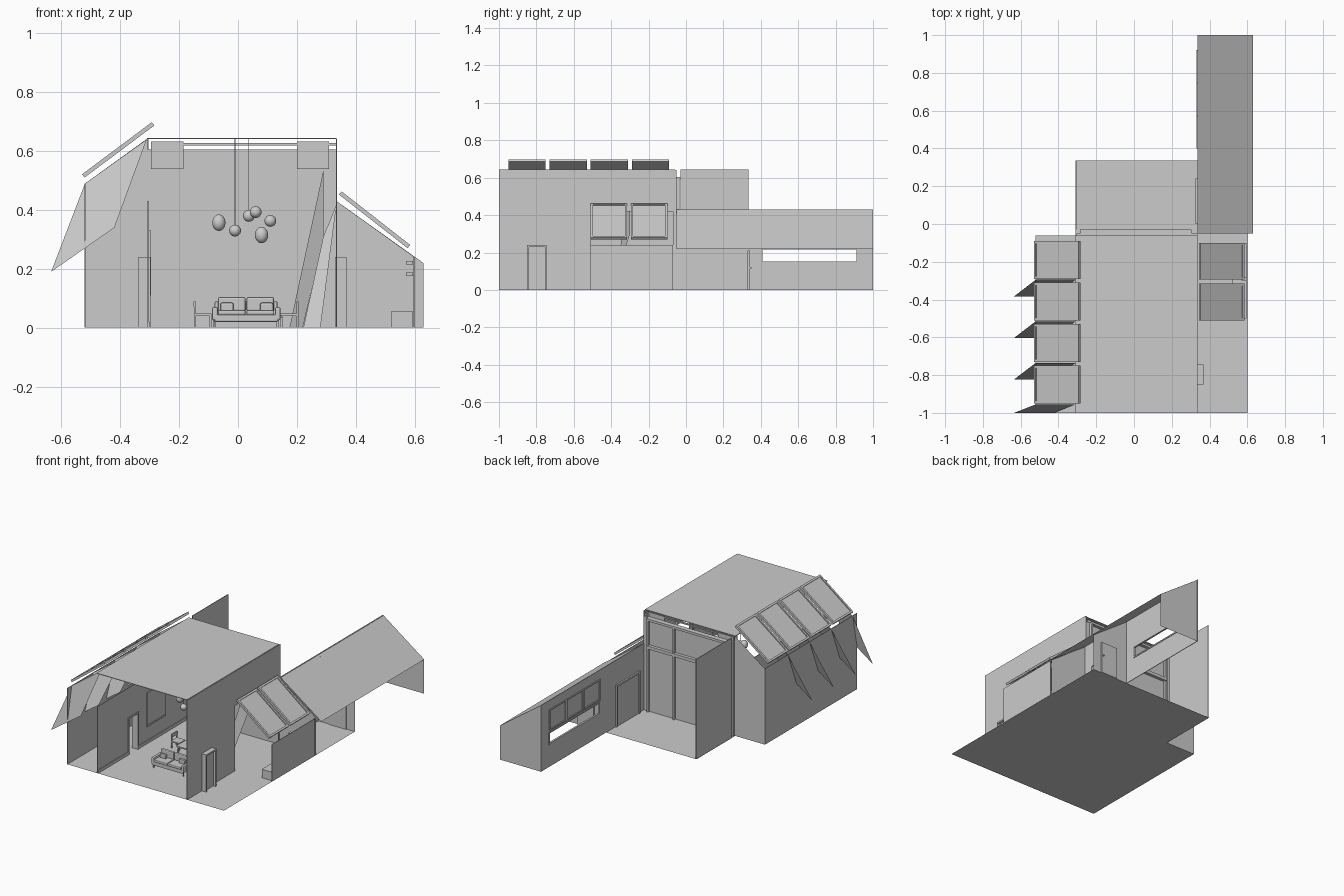
import bpy, bmesh, math
from mathutils import Vector, Matrix

if "Cube" in bpy.data.objects:
    bpy.data.objects.remove(bpy.data.objects["Cube"])

T = 0.004  # sheet wall thickness


def finish(name, bm):
    me = bpy.data.meshes.new(name)
    bm.to_mesh(me)
    bm.free()
    ob = bpy.data.objects.new(name, me)
    bpy.context.collection.objects.link(ob)
    return ob


def box(name, x0, x1, y0, y1, z0, z1, bevel=0):
    bm = bmesh.new()
    m = Matrix.Translation(((x0+x1)/2, (y0+y1)/2, (z0+z1)/2)) @ Matrix.Diagonal((x1-x0, y1-y0, z1-z0, 1))
    bmesh.ops.create_cube(bm, size=1, matrix=m)
    ob = finish(name, bm)
    if bevel:
        mod = ob.modifiers.new("soft", 'BEVEL')
        mod.width, mod.segments = bevel, 2
    return ob


def sheet(name, pts):
    bm = bmesh.new()
    bm.faces.new([bm.verts.new(p) for p in pts])
    return finish(name, bm)


def side_wall(name, x, y0, y1, z0, z1, hole=None):
    """Thin wall facing x, with an optional rectangular opening (ya, yb, za, zb)."""
    if not hole:
        return box(name, x-T/2, x+T/2, y0, y1, z0, z1)
    ya, yb, za, zb = hole
    for a, b, c, d in ((y0, ya, z0, z1), (yb, y1, z0, z1), (ya, yb, z0, za), (ya, yb, zb, z1)):
        if b-a > 1e-4 and d-c > 1e-4:
            box(name, x-T/2, x+T/2, a, b, c, d)


def frame_x(name, x0, x1, y0, y1, z0, z1, w, bottom=True):
    """Rectangular frame lying in a wall that faces x."""
    box(name, x0, x1, y0, y0+w, z0, z1)
    box(name, x0, x1, y1-w, y1, z0, z1)
    box(name, x0, x1, y0+w, y1-w, z1-w, z1)
    if bottom:
        box(name, x0, x1, y0+w, y1-w, z0, z0+w)


def skylight(name, lo, hi, y0, y1):
    """Sloped roof window from lo=(x,z) to hi=(x,z): pane, frame rails and slats."""
    a, b = Vector((lo[0], 0, lo[1])), Vector((hi[0], 0, hi[1]))
    u = (b-a).normalized()
    v = Vector((0, 1, 0))
    n = u.cross(v)
    if n.z < 0:
        n = -n
    L = (b-a).length
    rot = Matrix((u, v, n)).transposed().to_4x4()

    def part(s0, s1, ya, yb, n0, n1, label):
        bm = bmesh.new()
        c = a + u*(s0+s1)/2 + v*(ya+yb)/2 + n*(n0+n1)/2
        m = Matrix.Translation(c) @ rot @ Matrix.Diagonal((s1-s0, yb-ya, n1-n0, 1))
        bmesh.ops.create_cube(bm, size=1, matrix=m)
        finish(name + label, bm)
    part(0, L, y0, y1, -.004, .002, "_pane")
    for ya in (y0, y1-.012):
        part(0, L, ya, ya+.012, -.006, .008, "_rail")
    for s in (0, L-.012):
        part(s, s+.012, y0, y1, -.006, .008, "_end")


# floor
sheet("floor", [(-.52, -1, 0), (.6, -1, 0), (.6, .335, 0), (-.31, .335, 0), (-.31, -.06, 0), (-.52, -.06, 0)])

# main hall shell
box("main_roof", -.31, .335, -1, -.06, .641, .645)
side_wall("right_wall", .335, -1, -.05, 0, .641, (-.51, -.07, 0, .42))
side_wall("left_wall", -.305, -1, -.06, 0, .43, (-.69, -.59, 0, .235))
side_wall("rear_side_wall", -.306, -.03, .335, 0, .645)
box("outer_left_wall", -.522, -.518, -1, -.06, 0, .49)
sheet("left_gable", [(-.52, -.06, 0), (-.305, -.06, 0), (-.305, -.06, .645), (-.52, -.06, .49)])

# back wall with ledge, mullion and recessed panels
box("back_wall", -.305, .335, -.062, -.05, 0, .605)
box("back_ledge", -.285, .305, -.06, -.03, .41, .43)
box("back_header", -.285, .305, -.06, -.03, .59, .605)
for x in (-.285, .11, .295):
    box("back_post", x, x+.012, -.06, -.035, 0, .6)
box("curtain_rail", -.295, .335, -.075, -.065, .62, .628)
for x in (-.295, .2):
    box("rail_panel", x, x+.11, -.072, -.064, .54, .632)

# left sloping windows with hanging sheets
for i in range(4):
    y1 = -.09 - i*.22
    skylight("left_skylight", (-.525, .515), (-.288, .692), y1-.2, y1)
    yt = y1-.205
    yb = max(yt-.088, -1)
    sheet("hanging_sheet", [(-.52, yt, .49), (-.31, yt, .64), (-.42, yb, .34), (-.635, yb, .19)])

# right lean-to
box("lean_to_wall", .597, .6, -.51, -.07, 0, .24)
sheet("lean_to_end", [(.335, -.06, 0), (.6, -.06, 0), (.6, -.06, .24), (.335, -.06, .43)])
for y0 in (-.51, -.295):
    skylight("right_skylight", (.58, .275), (.347, .457), y0, y0+.195)
box("lean_to_bench", .52, .595, -.5, -.1, .04, .055)
for y in (-.5, -.115):
    box("bench_end", .52, .595, y, y+.015, 0, .04)
for z in (.175, .215):
    box("wall_lamp", .57, .595, -.3, -.28, z, z+.012)

# slanted cards inside the hall
sheet("slanted_card", [(.29, -.3, .535), (.29, -.3, .3), (.22, -.39, 0), (.175, -.39, 0)])
sheet("slanted_card", [(.335, -.52, .42), (.29, -.52, .31), (.222, -.6, 0), (.28, -.6, 0)])

# rear wing
sheet("wing_roof", [(.335, -.05, .43), (.63, -.05, .22), (.63, 1, .22), (.335, 1, .43)])
side_wall("wing_wall", .338, -.05, 1, 0, .428, (.4, .92, .15, .22))
sheet("wing_end", [(.338, .998, 0), (.63, .998, 0), (.63, .998, .22), (.338, .998, .428)])
sheet("wing_partition", [(.338, .335, 0), (.6, .335, 0), (.6, .335, .24), (.338, .335, .428)])
box("partition_door", .42, .54, .33, .342, 0, .21)
box("door_handle", .525, .533, .342, .35, .115, .122)
frame_x("wing_window_frame", .332, .344, .4, .92, .145, .225, .008)
for i in range(3):
    frame_x("upper_panel", .331, .336, .4+i*.174, .57+i*.174, .235, .37, .008)
frame_x("wing_door_frame", .326, .345, 0, .24, 0, .27, .012, False)
box("wing_door", .331, .336, .012, .228, 0, .258)

# hall doors
frame_x("right_door_frame", .33, .368, -.85, -.745, 0, .24, .01, False)
box("right_door", .338, .352, -.84, -.755, 0, .23)
frame_x("left_door_frame", -.34, -.298, -.69, -.585, 0, .24, .01, False)

# picture and skirting on the left wall
frame_x("picture_frame", -.303, -.296, -.5, -.31, .11, .33, .01)
box("picture", -.303, -.299, -.49, -.32, .12, .32)
for y0, y1 in ((-1, -.69), (-.585, -.065)):
    box("skirting", -.304, -.299, y0, y1, 0, .02)

# sofa
box("sofa_base", -.08, .135, -.76, -.665, .02, .045, .004)
box("sofa_back", -.08, .135, -.675, -.655, .03, .09, .006)
for x in (-.088, .125):
    box("sofa_arm", x, x+.02, -.76, -.66, .025, .07, .006)
    for y in (-.75, -.67):
        box("sofa_leg", x+.006, x+.012, y, y+.006, 0, .025)
for x in (-.068, .029):
    box("seat_cushion", x, x+.094, -.762, -.68, .044, .06, .005)
    box("back_cushion", x, x+.094, -.695, -.675, .055, .105, .007)
for x in (-.06, .075):
    box("throw_pillow", x, x+.045, -.715, -.698, .055, .085, .006)

# table and chairs behind the sofa
box("table_top", -.09, .15, -.5, -.38, .035, .043)
for x in (-.085, .138):
    for y in (-.495, -.393):
        box("table_leg", x, x+.007, y, y+.007, 0, .035)
for cx, s in ((-.12, -1), (.175, 1)):
    box("chair_seat", cx-.03, cx+.03, -.47, -.41, .04, .048)
    bx = cx + s*.027
    box("chair_back", bx-.004, bx+.004, -.47, -.41, .07, .09)
    for dx in (-.027, .027):
        for y in (-.467, -.416):
            box("chair_leg", cx+dx-.003, cx+dx+.003, y, y+.006, 0, .075 if dx*s > 0 else .042)

# pendant lamps
for x, y, z, r, w in ((-.065, -.5, .357, .028, .8), (-.01, -.54, .33, .02, 1), (.037, -.48, .38, .02, 1),
                      (.06, -.52, .393, .02, 1), (.08, -.55, .315, .028, .8), (.11, -.47, .363, .02, 1)):
    bm = bmesh.new()
    m = Matrix.Translation((x, y, z)) @ Matrix.Diagonal((w, w, 1, 1))
    bmesh.ops.create_uvsphere(bm, u_segments=20, v_segments=12, radius=r, matrix=m)
    for f in bm.faces:
        f.smooth = True
    finish("pendant_lamp", bm)
for x, y, z in ((-.01, -.54, .345), (.037, -.48, .395)):
    box("lamp_cable", x-.0012, x+.0012, y-.0012, y+.0012, z, .642)
